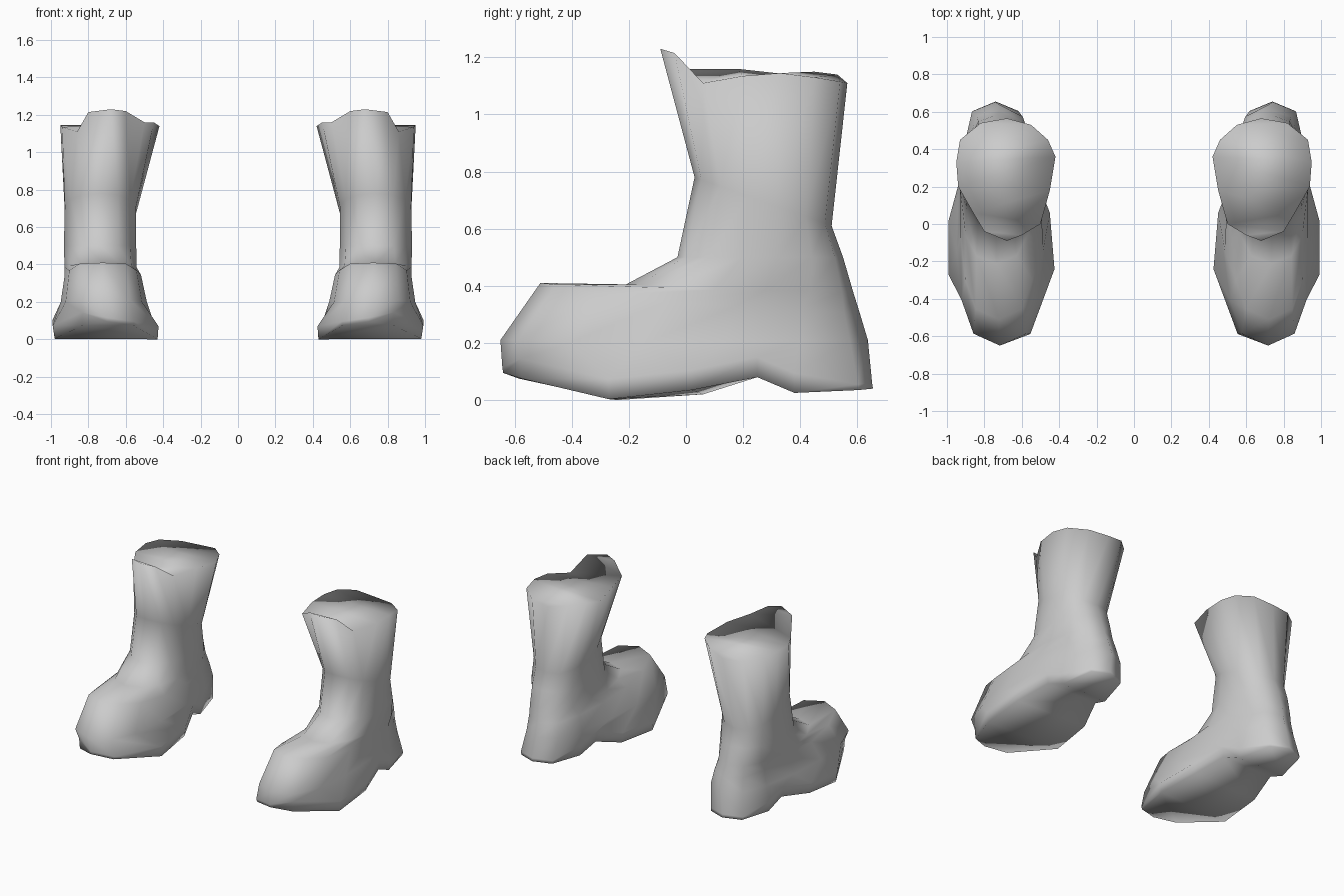
import bpy, bmesh, math

if "Cube" in bpy.data.objects:
    bpy.data.objects.remove(bpy.data.objects["Cube"])

N = 14  # points around each cross-section, starting at the toe, going round the outer side


def ring(front, back, x_in, x_out, heel=1.0, sag=0.0, power=0.85):
    """Tilted oval from a front (y, z) to a back (y, z); heel narrows the rear, sag drops the sides."""
    pts = []
    for k in range(N):
        a = 2 * math.pi * k / N
        t = (1 - math.cos(a)) / 2
        s = 0 if k in (0, N // 2) else math.copysign(abs(math.sin(a)) ** power, math.sin(a))
        w = (x_out - x_in) / 2 * (1 + (heel - 1) * t ** 1.5)
        pts.append(((x_in + x_out) / 2 + s * w,
                    front[0] + (back[0] - front[0]) * t,
                    front[1] + (back[1] - front[1]) * t - sag * max(abs(s) - .6, 0) * (1 - t)))
    return pts


# sole edge: raised toe, low ball, arched waist, low heel
sole = [(.70, -.64, .095), (.83, -.575, .075), (.98, -.27, .003), (.98, .02, .035),
        (.92, .25, .08), (.91, .38, .025), (.86, .605, .035), (.74, .655, .04),
        (.62, .605, .035), (.56, .38, .025), (.53, .25, .08), (.46, .06, .02),
        (.43, -.24, .0), (.56, -.585, .075)]

# widest line of the foot, just above the sole
welt = [(.71 + (x - .71) * 1.04, y * 1.005 if y < 0 else y * .995,
         z + (.07 if 0 < k < N - 1 and y < .5 else .02)) for k, (x, y, z) in enumerate(sole)]
welt = [(min(max(x, .425), 1.0), max(y, -.65), z) for x, y, z in welt]

# uneven rim with a raised front tongue
rim = [(.68, -.09, 1.23), (.80, -.04, 1.215), (.86, .06, 1.11), (.94, .20, 1.135),
       (.95, .33, 1.145), (.93, .45, 1.13), (.82, .54, 1.115), (.68, .565, 1.11),
       (.55, .53, 1.14), (.46, .45, 1.15), (.42, .36, 1.14), (.45, .18, 1.16),
       (.50, .0, 1.16), (.60, -.06, 1.22)]

rings = [
    sole,
    welt,
    ring((-.65, .21), (.637, .21), .475, .96, .86, .05, .65),   # foot side
    ring((-.51, .41), (.61, .30), .51, .935, .90, .10, .65),    # toe cap
    ring((-.21, .405), (.585, .38), .535, .935, .92, .04, .75),  # instep
    ring((-.03, .50), (.55, .50), .54, .935),                   # ankle
    ring((.03, .78), (.51, .61), .54, .93),                     # lower shaft
    rim,
]

bm = bmesh.new()
loops = [[bm.verts.new(p) for p in r] for r in rings]

# walls between neighbouring rings
for a, b in zip(loops, loops[1:]):
    for k in range(N):
        j = (k + 1) % N
        bm.faces.new((a[k], a[j], b[j], b[k]))

# underside and top closed in strips across, following the edge curve
for s in (loops[0], loops[-1]):
    h = N // 2
    bm.faces.new((s[0], s[N - 1], s[1]))
    for k in range(1, h - 1):
        bm.faces.new((s[k], s[N - k], s[N - k - 1], s[k + 1]))
    bm.faces.new((s[h - 1], s[h + 1], s[h]))
bmesh.ops.recalc_face_normals(bm, faces=bm.faces)
for f in bm.faces:
    f.smooth = True

mesh = bpy.data.meshes.new("boots")
bm.to_mesh(mesh)
bm.free()
boots = bpy.data.objects.new("boots", mesh)
bpy.context.collection.objects.link(boots)

# second boot
mirror = boots.modifiers.new("pair", 'MIRROR')
mirror.use_axis[0] = True
mirror.use_mirror_merge = False
